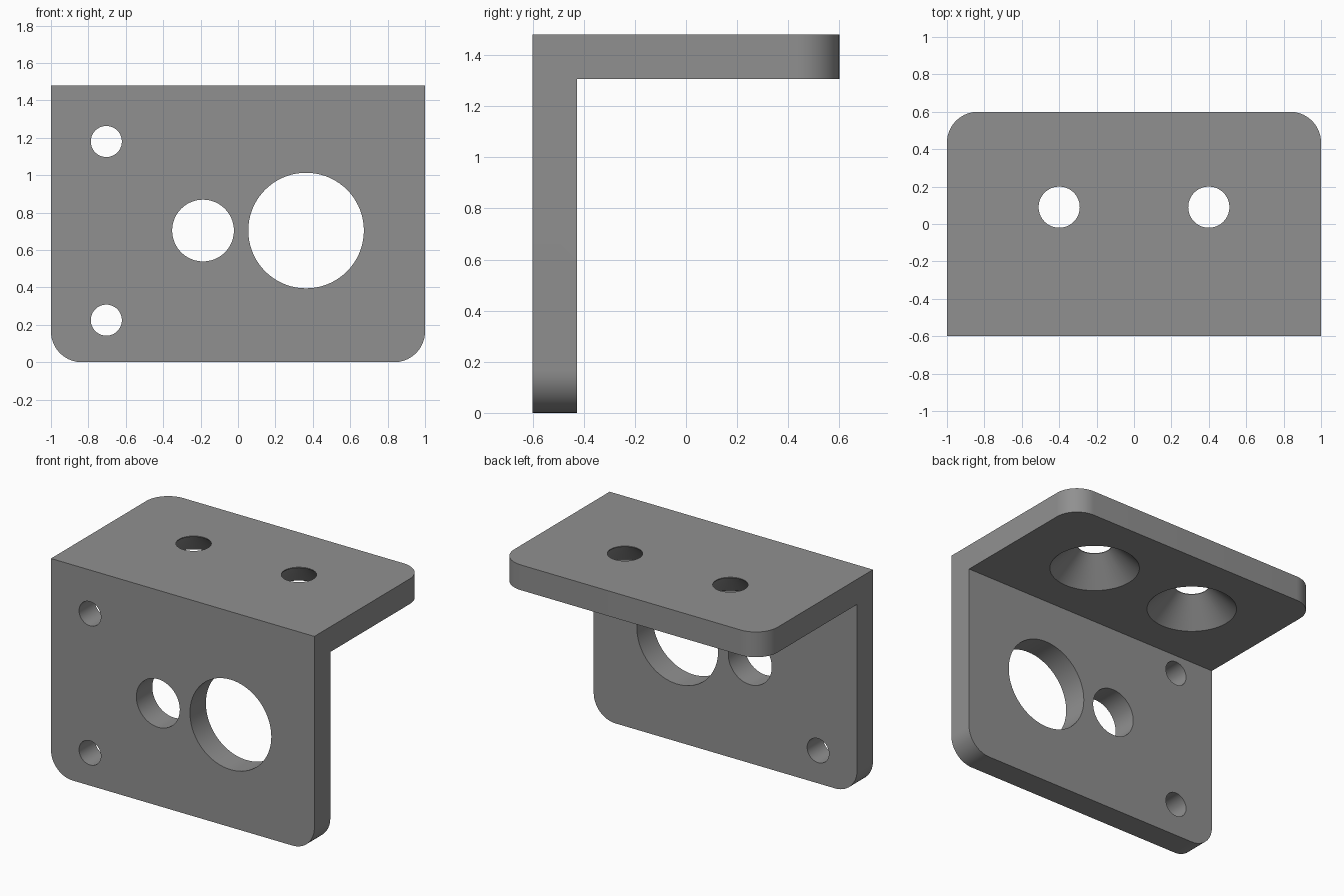
import bpy, bmesh, math
from mathutils import Matrix, Vector

if "Cube" in bpy.data.objects:
    bpy.data.objects.remove(bpy.data.objects["Cube"])

THICK = 0.173          # plate thickness
HEIGHT = 1.48
FRONT, BACK = -0.6, 0.6
UNDER = HEIGHT - THICK
INNER = FRONT + THICK
CORNER = 0.165         # rounded corner radius

grey = bpy.data.materials.new("plain grey")
grey.diffuse_color = (0.28, 0.28, 0.28, 1)
grey.use_nodes = True
grey.node_tree.nodes["Principled BSDF"].inputs["Base Color"].default_value = grey.diffuse_color


def make_object(name, bm):
    bmesh.ops.recalc_face_normals(bm, faces=bm.faces)
    mesh = bpy.data.meshes.new(name)
    bm.to_mesh(mesh)
    bm.free()
    mesh.materials.append(grey)
    obj = bpy.data.objects.new(name, mesh)
    bpy.context.collection.objects.link(obj)
    return obj


def turned_cutter(name, profile, matrix, steps=72):
    """Closed solid of revolution from (radius, height) points."""
    bm = bmesh.new()
    rings = []
    for r, h in profile:
        rings.append([bm.verts.new(matrix @ Vector((
            r * math.cos(2 * math.pi * i / steps),
            r * math.sin(2 * math.pi * i / steps), h))) for i in range(steps)])
    for a, b in zip(rings, rings[1:]):
        for i in range(steps):
            j = (i + 1) % steps
            bm.faces.new((a[i], a[j], b[j], b[i]))
    bm.faces.new(rings[0])
    bm.faces.new(rings[-1])
    obj = make_object(name, bm)
    obj.hide_render = True
    return obj


# L-shaped bracket: side profile extruded across x
bm = bmesh.new()
profile = [(FRONT, 0), (INNER, 0), (INNER, UNDER),
           (BACK, UNDER), (BACK, HEIGHT), (FRONT, HEIGHT)]
side = bm.faces.new([bm.verts.new((-1, y, z)) for y, z in profile])
ext = bmesh.ops.extrude_face_region(bm, geom=[side])
bmesh.ops.translate(bm, vec=(2, 0, 0),
                    verts=[v for v in ext["geom"] if isinstance(v, bmesh.types.BMVert)])


# Round the free corners of both plates
def is_corner(edge):
    a, b = (v.co for v in edge.verts)
    if abs(a.x - b.x) > 1e-4:
        return False
    low = max(a.z, b.z) < 1e-4
    rear = min(a.y, b.y) > BACK - 1e-4
    return low or rear


bmesh.ops.bevel(bm, geom=[e for e in bm.edges if is_corner(e)], offset=CORNER,
                offset_type='OFFSET', segments=14, profile=0.5, affect='EDGES')
bracket = make_object("bracket", bm)

# Round holes through the upright plate: x, z, radius
cutters = []
for x, z, r in [(-0.704, 1.18, 0.083), (-0.704, 0.225, 0.083),
                (-0.187, 0.704, 0.165), (0.364, 0.704, 0.309)]:
    place = Matrix.Translation((x, (FRONT + INNER) / 2, z)) @ Matrix.Rotation(math.pi / 2, 4, 'X')
    cutters.append(turned_cutter("hole_cutter", [(r, -0.2), (r, 0.2)], place))

# Countersunk holes through the shelf, wide end underneath
for x in (-0.4, 0.4):
    sink = [(0.303, UNDER - 0.02), (0.11, HEIGHT - 0.004), (0.11, HEIGHT + 0.1)]
    cutters.append(turned_cutter("countersink_cutter", sink, Matrix.Translation((x, 0.09, 0))))

bpy.context.view_layer.objects.active = bracket
bracket.select_set(True)
for cutter in cutters:
    mod = bracket.modifiers.new("hole", 'BOOLEAN')
    mod.operation = 'DIFFERENCE'
    mod.solver = 'EXACT'
    mod.object = cutter
    bpy.ops.object.modifier_apply(modifier=mod.name)
for cutter in cutters:
    bpy.data.objects.remove(cutter, do_unlink=True)

bpy.ops.object.select_all(action='DESELECT')
bracket.select_set(True)
bpy.ops.object.shade_smooth_by_angle(angle=math.radians(30))
